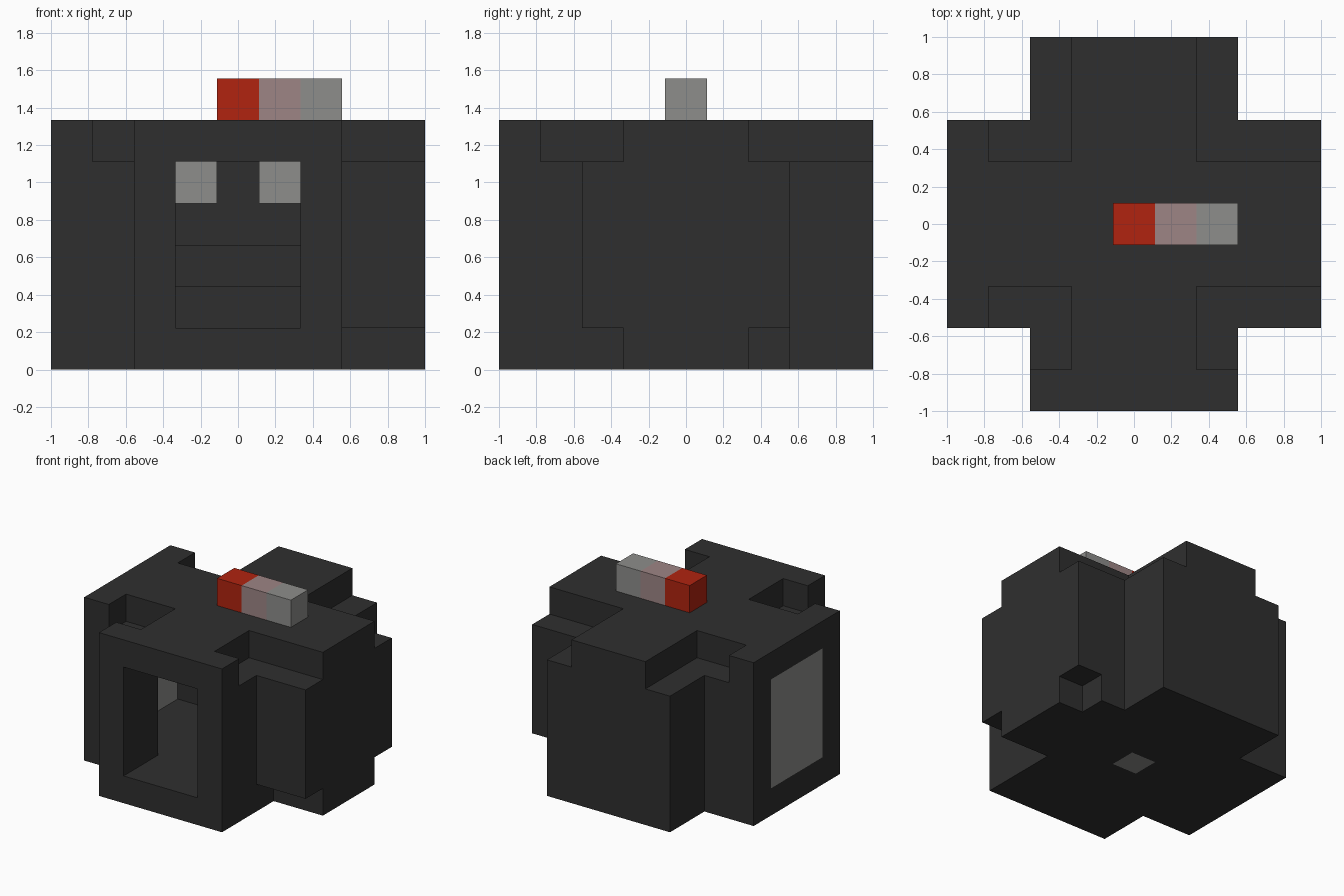
import bpy, bmesh
from mathutils import Vector

cube = bpy.data.objects.get("Cube")
if cube:
    bpy.data.objects.remove(cube, do_unlink=True)

U = 2 / 9  # block size


def material(name, r, g, b):
    m = bpy.data.materials.new(name)
    m.use_nodes = True
    m.diffuse_color = (r, g, b, 1)
    bsdf = next(n for n in m.node_tree.nodes if n.type == 'BSDF_PRINCIPLED')
    bsdf.inputs["Base Color"].default_value = (r, g, b, 1)
    return m


charcoal = material("charcoal", 0.028, 0.028, 0.028)
grey = material("light_grey", 0.27, 0.27, 0.26)
red = material("red", 0.44, 0.017, 0.005)
pink = material("dusty_pink", 0.34, 0.235, 0.235)


def box(xs, ys, zs):
    """Set of block cells between inclusive index limits."""
    return {(x, y, z) for x in range(xs[0], xs[1] + 1)
            for y in range(ys[0], ys[1] + 1)
            for z in range(zs[0], zs[1] + 1)}


def plus(arm, width, zs):
    """Cross-shaped slab of cells."""
    return (box((-arm, arm), (-width, width), zs)
            | box((-width, width), (-arm, arm), zs))


def build(name, cells, mat, neighbours=()):
    """Mesh of the outer faces of a group of cells."""
    bm = bmesh.new()
    solid = cells | set(neighbours)
    for c in sorted(cells):
        centre = Vector((c[0], c[1], c[2] + 0.5))
        for axis in range(3):
            for side in (-1, 1):
                near = list(c)
                near[axis] += side
                if tuple(near) in solid:
                    continue
                n, a, b = Vector(), Vector(), Vector()
                n[axis] = side / 2
                a[(axis + 1) % 3] = 0.5
                b[(axis + 2) % 3] = side / 2
                mid = centre + n
                corners = (mid - a - b, mid + a - b, mid + a + b, mid - a + b)
                bm.faces.new([bm.verts.new(p * U) for p in corners])
    bmesh.ops.remove_doubles(bm, verts=bm.verts, dist=0.001)
    mesh = bpy.data.meshes.new(name)
    bm.to_mesh(mesh)
    bm.free()
    mesh.materials.append(mat)
    ob = bpy.data.objects.new(name, mesh)
    bpy.context.collection.objects.link(ob)


# Hollow cross-shaped shell
shell = plus(4, 2, (0, 5))
room = plus(3, 1, (1, 4)) | box((-2, 2), (-2, 2), (1, 4))

# Corner recesses in the roof, some open to the outside
roof_cuts = (box((-3, -2), (-2, -2), (5, 5)) | box((-2, -2), (-3, -2), (5, 5))
             | box((2, 4), (-2, -2), (5, 5)) | box((2, 2), (-3, -2), (5, 5))
             | box((-3, -2), (2, 2), (5, 5)) | box((-2, -2), (2, 4), (5, 5))
             | box((2, 4), (2, 2), (5, 5)) | box((2, 2), (2, 4), (5, 5)))
for x in (-2, 2):
    for y in (-2, 2):
        room.discard((x, y, 4))  # recess floors stay closed

# Notches low on the left side, and the front opening
notches = box((3, 4), (-2, -2), (0, 0)) | {(4, 2, 0)}
opening = box((-1, 1), (-4, -4), (1, 4))
shell -= room | roof_cuts | notches | opening

# Grey inserts set flush into the shell
side_panel = box((-4, -4), (-1, 1), (1, 4))
floor_plug = {(0, 0, 0)}
shell -= side_panel | floor_plug
build("shell", shell, charcoal, side_panel | floor_plug)
build("side_panel", side_panel, grey, shell)
build("floor_plug", floor_plug, grey, shell)

# Details on the inner back wall
build("inner_ledge", box((-1, 1), (3, 3), (2, 2)), charcoal, shell)
for x, name in ((1, "left_eye"), (-1, "right_eye")):
    build(name, {(x, 3, 4)}, grey, shell)

# Three-block bar on the roof
bar = [("red_block", red), ("pink_block", pink), ("grey_block", grey)]
row = box((0, 2), (0, 0), (6, 6))
for i, (name, mat) in enumerate(bar):
    build(name, {(i, 0, 6)}, mat, row | shell)
